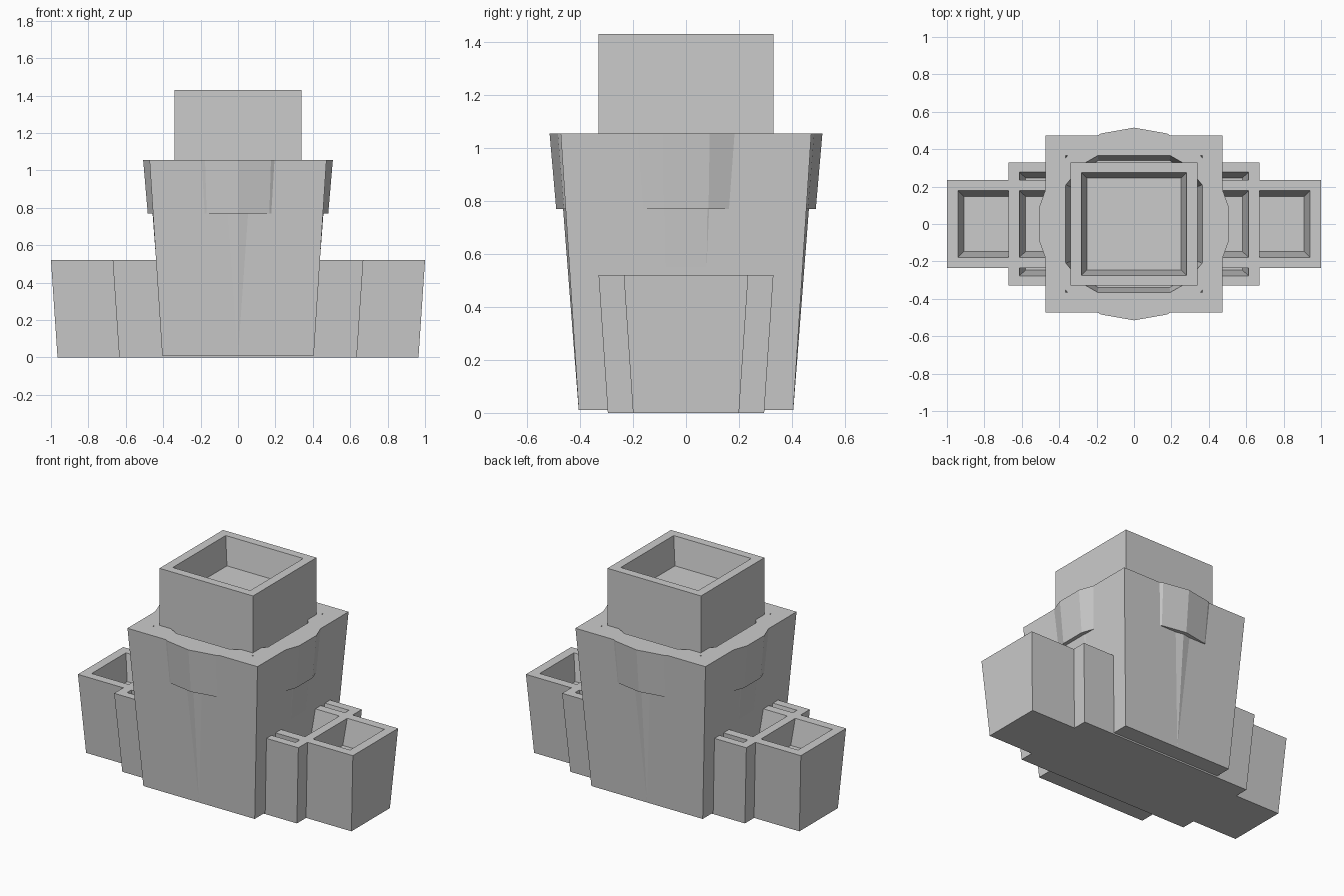
import bpy
from math import cos, sin, radians

if "Cube" in bpy.data.objects:
    bpy.data.objects.remove(bpy.data.objects["Cube"])

SQUARE = [(-1, -1), (1, -1), (1, 1), (-1, 1)]
ROUND = [(cos(radians(10 + 20 * i)), sin(radians(10 + 20 * i))) for i in range(18)]


def loft(name, outline, rings):
    """Skin an outline through rings of (half x, half y, z), capped at both ends."""
    n = len(outline)
    verts = [(x * hx, y * hy, z) for hx, hy, z in rings for x, y in outline]
    faces = [tuple(reversed(range(n)))]
    for r in range(len(rings) - 1):
        a, b = r * n, (r + 1) * n
        for i in range(n):
            j = (i + 1) % n
            faces.append((a + i, a + j, b + j, b + i))
    faces.append(tuple(range((len(rings) - 1) * n, len(rings) * n)))
    mesh = bpy.data.meshes.new(name)
    mesh.from_pydata(verts, [], faces)
    mesh.update()
    obj = bpy.data.objects.new(name, mesh)
    bpy.context.collection.objects.link(obj)
    return obj


# low planters crossing through the base: outer bottom, rim, opening, floor
loft("long_trough", SQUARE, [(0.965, 0.2, 0), (1.0, 0.235, 0.52),
                             (0.94, 0.178, 0.52), (0.91, 0.148, 0.35)])
loft("wide_trough", SQUARE, [(0.635, 0.295, 0), (0.67, 0.33, 0.52),
                             (0.613, 0.277, 0.52), (0.58, 0.247, 0.35)])

# tapered square pot with open top
loft("square_pot", SQUARE, [(0.405, 0.405, 0.01), (0.473, 0.473, 1.055),
                            (0.365, 0.365, 1.055), (0.34, 0.34, 0.88)])

# 18-sided pot with a collar that bulges through the square pot
loft("round_pot", ROUND, [(r, r, z) for r, z in (
    (0.405, 0.01), (0.464, 0.77), (0.49, 0.77), (0.515, 1.055),
    (0.42, 1.055), (0.395, 0.88))])

# upper box sitting in the pots
loft("top_box", SQUARE, [(0.338, 0.33, 0.88), (0.34, 0.33, 1.43),
                         (0.282, 0.275, 1.43), (0.252, 0.245, 1.25)])
